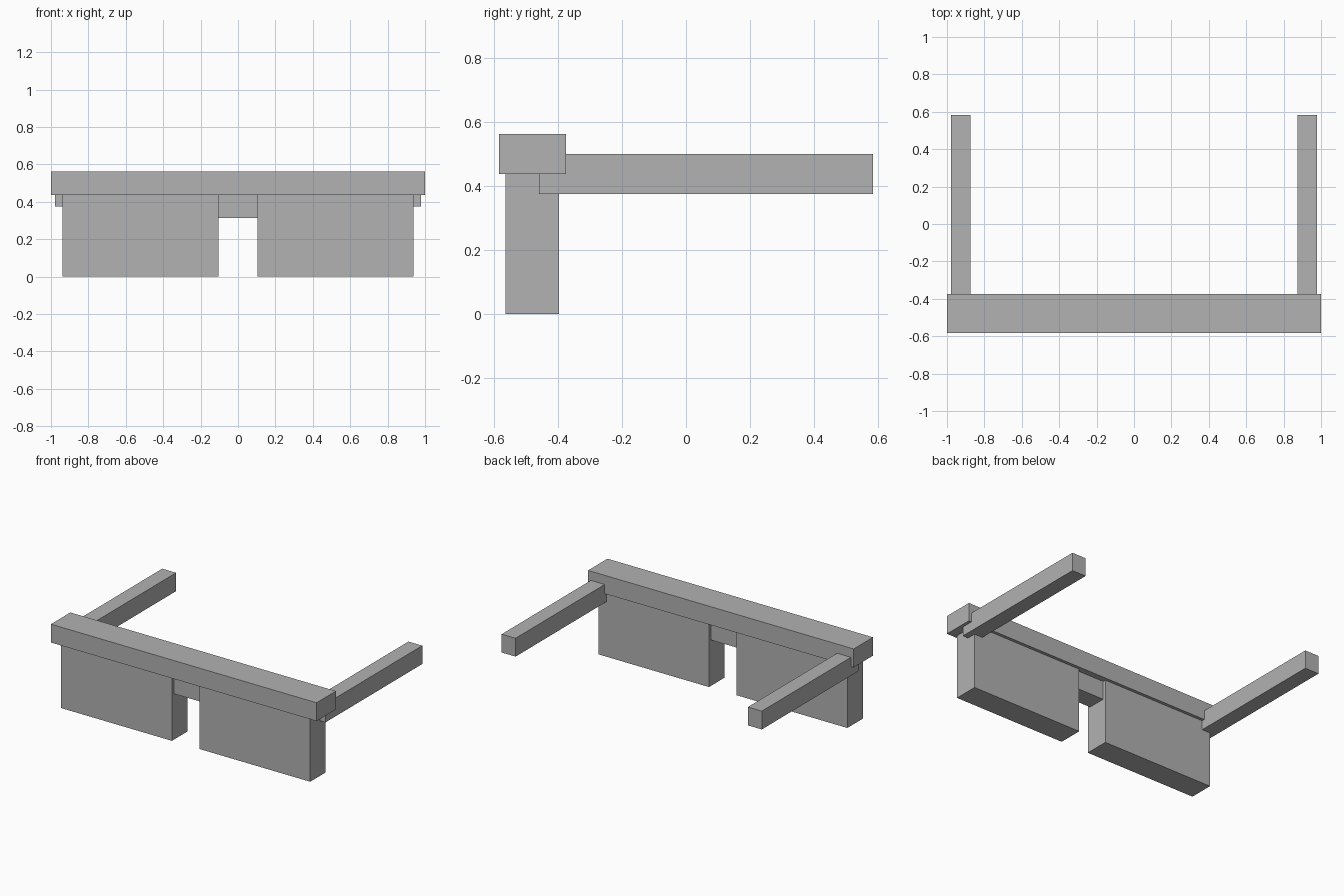
import bpy

cube = bpy.data.objects.get("Cube")
if cube:
    bpy.data.objects.remove(cube, do_unlink=True)

U = 1 / 48  # design grid unit

# Single flat grey
grey = bpy.data.materials.new("plain_grey")
grey.use_nodes = True
colour = (0.445, 0.445, 0.445, 1)
grey.diffuse_color = colour
grey.node_tree.nodes["Principled BSDF"].inputs["Base Color"].default_value = colour


def box(name, xs, ys, zs):
    """Box spanning the given ranges, in grid units."""
    spans = (xs, ys, zs)
    bpy.ops.mesh.primitive_cube_add(size=1, location=[(a + b) / 2 * U for a, b in spans])
    ob = bpy.context.object
    ob.name = ob.data.name = name
    ob.scale = [abs(b - a) * U for a, b in spans]
    bpy.ops.object.transform_apply(location=False, rotation=False, scale=True)
    ob.data.materials.append(grey)
    return ob


# Brow bar across the front and the nose bridge below it
box("brow_bar", (-48, 48), (-28, -18), (21, 27))
box("nose_bridge", (-5, 5), (-26, -20), (15, 21))

# Lens blocks and side arms, one pair per side
for side, s in (("left", 1), ("right", -1)):
    box(side + "_lens", (5 * s, 45 * s), (-27, -19), (0, 21))
    box(side + "_arm", (42 * s, 47 * s), (-22, 28), (18, 24))
